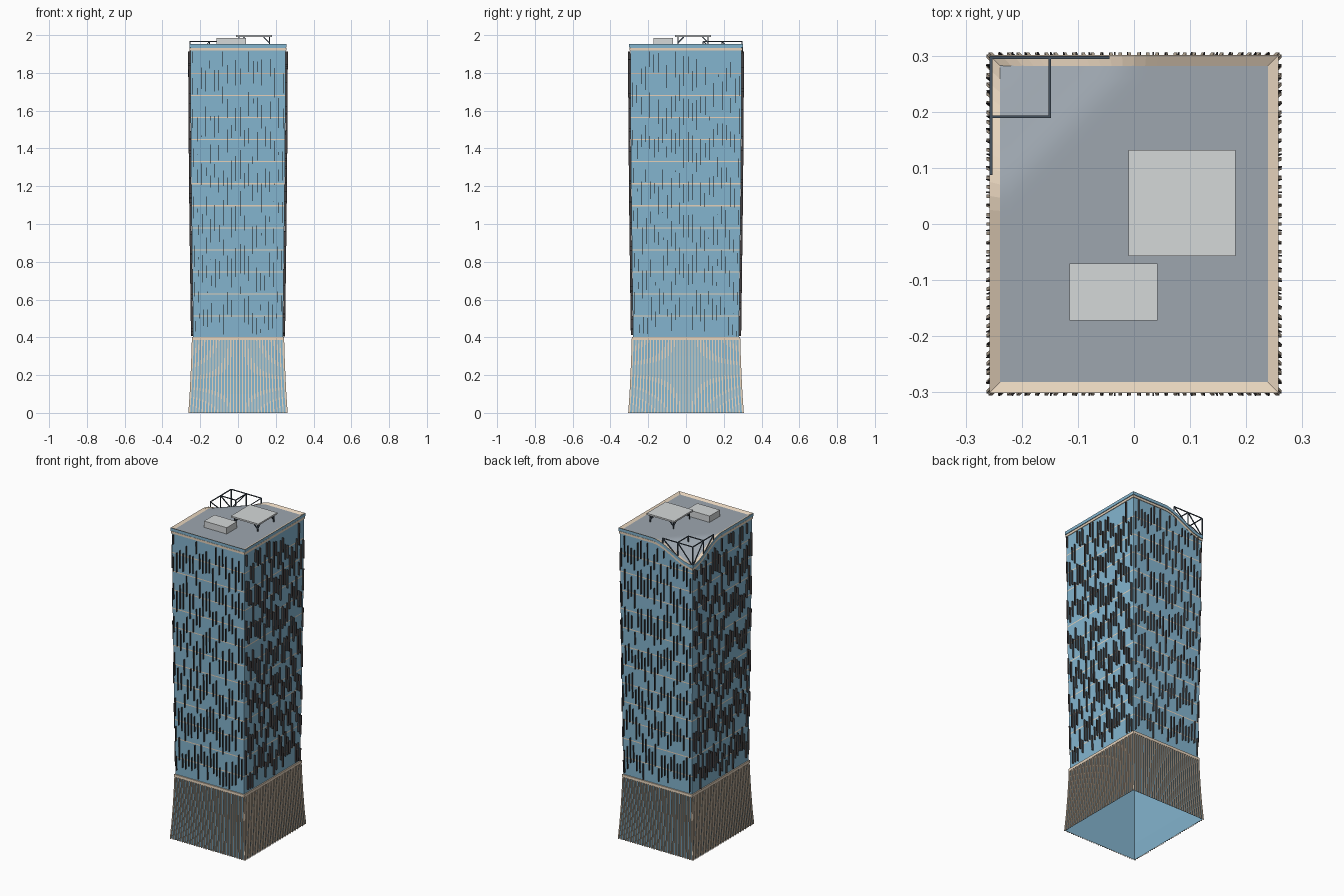
import bpy, bmesh, random
from mathutils import Vector

random.seed(4)
if "Cube" in bpy.data.objects:
    bpy.data.objects.remove(bpy.data.objects["Cube"])


def material(name, rgb):
    lin = [((c / 255 + 0.055) / 1.055) ** 2.4 for c in rgb] + [1]
    m = bpy.data.materials.new(name)
    m.use_nodes = True
    m.diffuse_color = lin
    m.node_tree.nodes["Principled BSDF"].inputs["Base Color"].default_value = lin
    return m


GLASS = material("blue glass", (132, 181, 207))
TAN = material("tan stone", (230, 211, 188))
FIN = material("dark fin", (66, 62, 63))
DECK = material("roof grey", (157, 166, 175))
PALE = material("pale grey", (213, 216, 217))
STEEL = material("dark steel", (70, 82, 95))

# Half width of the tower by height; depth is a fixed amount larger
OUTLINE = [(0, .256), (.1, .249), (.2, .244), (.3, .240), (.4, .237),
           (1, .245), (1.5, .250), (1.96, .252)]
EXTRA = .043


def half(z):
    for (a, p), (b, q) in zip(OUTLINE, OUTLINE[1:]):
        if z <= b:
            return p + (q - p) * (z - a) / (b - a)
    return OUTLINE[-1][1]


def smooth(t):
    t = min(1, max(0, t))
    return t * t * (3 - 2 * t)


def sag(x, y, z):
    """Lower the roof line toward the back right corner."""
    away = (x + .255) + (.298 - y)
    return z - .1 * smooth(1 - away / .28) * smooth((z - 1.82) / .09)


def finish(name, bm, mats):
    bmesh.ops.recalc_face_normals(bm, faces=bm.faces)
    me = bpy.data.meshes.new(name)
    bm.to_mesh(me)
    bm.free()
    for m in mats:
        me.materials.append(m)
    ob = bpy.data.objects.new(name, me)
    bpy.context.collection.objects.link(ob)
    return ob


def ring(bm, z, off, n):
    hx, hy = half(z) + off, half(z) + EXTRA + off
    corners = [(-hx, -hy), (hx, -hy), (hx, hy), (-hx, hy)]
    out = []
    for i in range(4):
        a, b = Vector(corners[i]), Vector(corners[(i + 1) % 4])
        for k in range(n):
            p = a.lerp(b, k / n)
            out.append(bm.verts.new((p.x, p.y, sag(p.x, p.y, z))))
    return out


def loft(name, profile, mats, n=1, loop=False, striped=()):
    """Sweep a (height, offset) profile; rows starting at a striped height get the second material."""
    bm = bmesh.new()
    rings = [ring(bm, z, o, n) for z, o in profile]
    if loop:
        rings.append(rings[0])
    for k, (r, s) in enumerate(zip(rings, rings[1:])):
        for i in range(len(r)):
            j = (i + 1) % len(r)
            face = bm.faces.new((r[i], r[j], s[j], s[i]))
            face.material_index = int(profile[k][0] in striped)
    return finish(name, bm, mats)


def band(name, z0, z1, off, n=1):
    return loft(name, [(z0, .0003), (z0, off), (z1, off), (z1, .0003)], [TAN], n, loop=True)


# Glass walls open at the bottom, with stone floor lines inlaid
floors = [.5095 + i * .1168 for i in range(12)]
levels = sorted([.395, 1, 1.5, 1.85, 1.88, 1.95] + floors + [z + .006 for z in floors])
loft("base_glass", [(z, 0) for z in (0, .1, .2, .3, .395)], [GLASS])
loft("tower_glass", [(z, 0) for z in levels], [GLASS, TAN], n=24, striped=floors)
band("lower_belt", .385, .402, .007)
band("upper_belt", 1.918, 1.932, .004, 24)

# Parapet: glass rim with a shallow stone slope inside it
loft("parapet_rim", [(1.934, 0), (1.934, .006), (1.953, .006)], [GLASS], 24)
loft("parapet_slope", [(1.953, .006), (1.944, -.013)], [TAN], 24)

# Roof deck follows the sagging corner
bm = bmesh.new()
bmesh.ops.create_grid(bm, x_segments=24, y_segments=24, size=1)
for v in bm.verts:
    x, y = v.co.x * .24, v.co.y * .283
    v.co = (x, y, sag(x, y, 1.944))
for f in bm.faces:
    f.smooth = True
finish("roof_deck", bm, [DECK])


def fin(bm, side, u, heights, width, depth):
    """Thin vertical blade standing on one wall."""
    rows = []
    for z in heights:
        hx, hy = half(z), half(z) + EXTRA
        hn, ht = (hy, hx) if side % 2 == 0 else (hx, hy)
        row = []
        for t, d in ((-1, .0004), (1, .0004), (1, depth), (-1, depth)):
            a, b = u * ht + t * width / 2, hn + d
            x, y = [(a, -b), (b, a), (-a, b), (-b, -a)][side]
            row.append(bm.verts.new((x, y, sag(x, y, z))))
        rows.append(row)
    bm.faces.new(rows[0])
    bm.faces.new(rows[-1])
    for r, s in zip(rows, rows[1:]):
        for i in range(4):
            bm.faces.new((r[i], r[i - 1], s[i - 1], s[i]))


# Close-set stone fins around the base, scattered dark fins above
base, upper = bmesh.new(), bmesh.new()
for side in range(4):
    count = 31 if side % 2 == 0 else 36
    for i in range(count + 1):
        fin(base, side, 2 * i / count - 1, (0, .1, .2, .3, .386), .006, .007)
    count = 22 if side % 2 == 0 else 26
    for i in range(count):
        u = (2 * i + 1) / count - 1
        z = .403 + random.uniform(0, .12)
        while z < 1.86:
            top = min(z + random.uniform(.08, .16), 1.912)
            fin(upper, side, u, (z, top), .002, .012)
            z = top + random.uniform(.06, .15)
finish("base_fins", base, [TAN])
finish("facade_fins", upper, [FIN])


def box(name, lo, hi, mat):
    bm = bmesh.new()
    bmesh.ops.create_cube(bm, size=1)
    for v in bm.verts:
        v.co = [l + (c + .5) * (h - l) for c, l, h in zip(v.co, lo, hi)]
    return finish(name, bm, [mat])


def bars(name, pairs, thick, mat):
    """Square bars between pairs of points."""
    bm = bmesh.new()
    for a, b in pairs:
        a, b = Vector(a), Vector(b)
        new = bmesh.ops.create_cube(bm, size=1)["verts"]
        turn = (b - a).to_track_quat("Z", "Y")
        for v in new:
            p = Vector((v.co.x * thick, v.co.y * thick, v.co.z * (b - a).length))
            v.co = turn @ p + (a + b) / 2
    return finish(name, bm, [mat])


# Plant room and landing platform
box("plant_room", (-.115, -.172, 1.94), (.042, -.07, 1.984), PALE)
box("landing_platform", (-.01, -.057, 1.99), (.181, .132, 2.0), PALE)
legs = []
for x, s in ((.005, 1), (.166, -1)):
    for y, t in ((-.042, 1), (.117, -1)):
        foot, head = (x, y, 1.94), (x, y, 1.99)
        legs += [(foot, head), ((x, y, 1.96), (x + s * .03, y, 1.99)),
                 ((x, y, 1.96), (x, y + t * .03, 1.99))]
bars("platform_legs", legs, .006, STEEL)

# Open corner frame: level rails over the sagging corner, posts and braces
X0, X1, X2, Y0, Y1, Y2, TOP = -.255, -.15, -.046, .297, .191, .09, 1.967


def up(x, y):
    return (x, y, TOP)


def down(x, y):
    return (x, y, sag(x, y, 1.947))


frame = [(up(X0, Y0), up(X2, Y0)), (up(X0, Y0), up(X0, Y2)),
         (up(X1, Y0), up(X1, Y1)), (up(X0, Y1), up(X1, Y1)),
         (down(X0, Y0), up(X1, Y0)), (down(X0, Y0), up(X0, Y1)),
         (down(X1, Y0), up(X2, Y0)), (down(X0, Y1), up(X0, Y2))]
posts = [(X0, Y0), (X1, Y0), (X2, Y0), (X0, Y1), (X0, Y2), (X1, Y1)]
frame += [(down(x, y), up(x, y)) for x, y in posts]
bars("corner_frame", frame, .005, STEEL)
